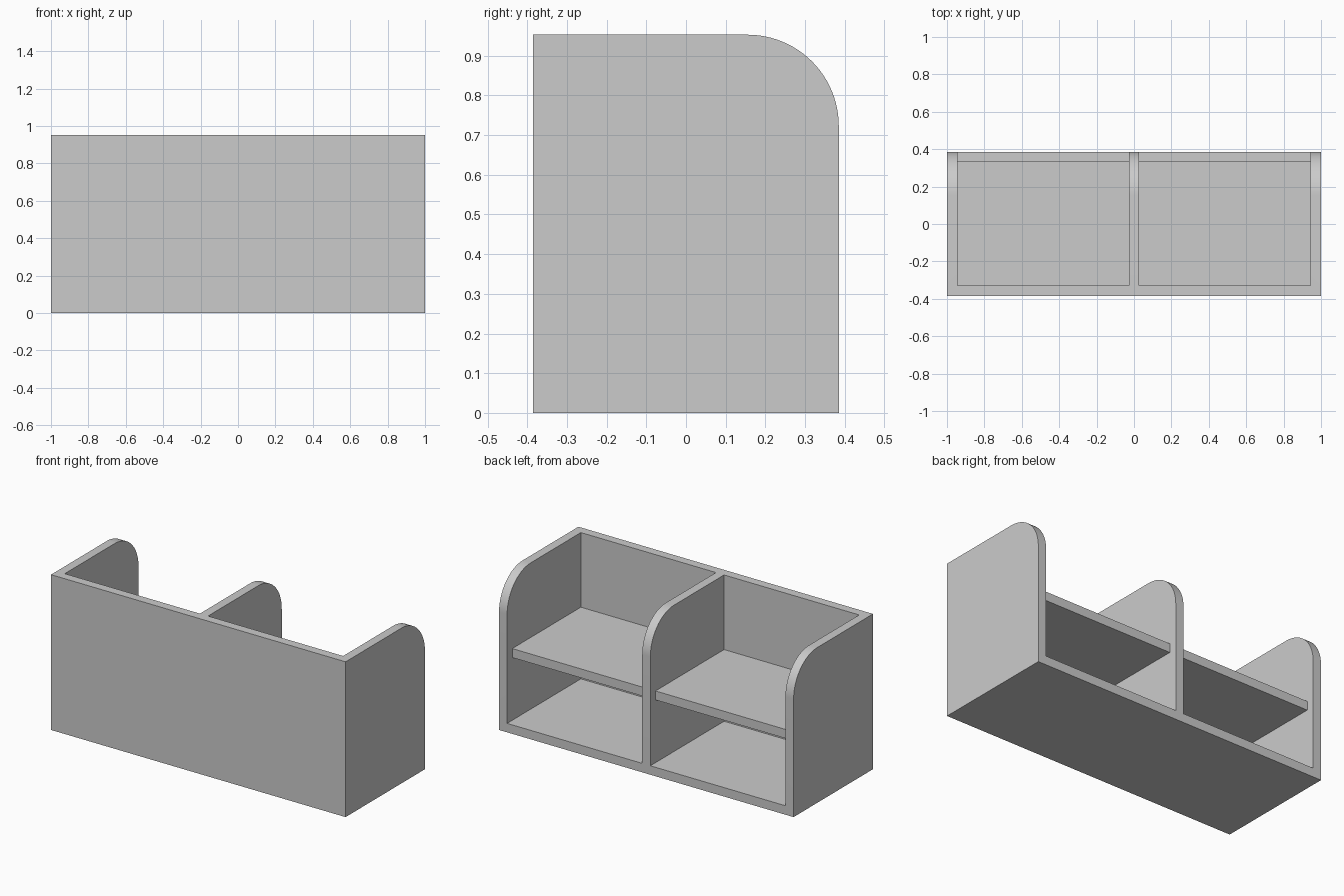
import bpy, bmesh, math

cube = bpy.data.objects.get("Cube")
if cube:
    bpy.data.objects.remove(cube, do_unlink=True)

# Overall sizes
HALF_W, HALF_D, HEIGHT = 1.0, 0.385, 0.953
BOARD = 0.055
RADIUS = 0.23
SHELF_TOP = 0.495

grey = bpy.data.materials.new("plain grey")
grey.use_nodes = True
colour = (0.6, 0.6, 0.6, 1)
grey.diffuse_color = colour
grey.node_tree.nodes["Principled BSDF"].inputs["Base Color"].default_value = colour


def extrude_profile(name, profile, x0, x1):
    """Extrude a (y, z) outline along x into a closed solid."""
    bm = bmesh.new()
    face = bm.faces.new([bm.verts.new((x0, y, z)) for y, z in profile])
    out = bmesh.ops.extrude_face_region(bm, geom=[face])
    verts = [v for v in out["geom"] if isinstance(v, bmesh.types.BMVert)]
    bmesh.ops.translate(bm, verts=verts, vec=(x1 - x0, 0, 0))
    bmesh.ops.recalc_face_normals(bm, faces=bm.faces)
    mesh = bpy.data.meshes.new(name)
    bm.to_mesh(mesh)
    bm.free()
    mesh.materials.append(grey)
    obj = bpy.data.objects.new(name, mesh)
    bpy.context.collection.objects.link(obj)
    return obj


def box(name, x0, x1, y0, y1, z0, z1):
    return extrude_profile(name, [(y0, z0), (y1, z0), (y1, z1), (y0, z1)], x0, x1)


def activate(obj):
    bpy.ops.object.select_all(action="DESELECT")
    obj.select_set(True)
    bpy.context.view_layer.objects.active = obj


# Carcass with one rounded upper edge
STEPS = 24
arc = [(HALF_D - RADIUS + RADIUS * math.cos(a), HEIGHT - RADIUS + RADIUS * math.sin(a))
       for a in (math.pi / 2 * i / STEPS for i in range(STEPS + 1))]
outline = [(-HALF_D, 0), (HALF_D, 0)] + arc + [(-HALF_D, HEIGHT)]
carcass = extrude_profile("carcass", outline, -HALF_W, HALF_W)

# Two open bays, leaving the ends, divider, floor and front wall; one shelf in each
inner, outer = BOARD / 2, HALF_W - BOARD
wall = BOARD - HALF_D
for side, x0, x1 in (("left", inner, outer), ("right", -outer, -inner)):
    cutter = box(side + "_bay_cutter", x0, x1, wall, 1, BOARD, 2)
    cutter.hide_render = True
    mod = carcass.modifiers.new(side + "_bay", "BOOLEAN")
    mod.operation = "DIFFERENCE"
    mod.solver = "EXACT"
    mod.object = cutter
    activate(carcass)
    bpy.ops.object.modifier_apply(modifier=mod.name)
    bpy.data.objects.remove(cutter, do_unlink=True)
    box(side + "_shelf", x0, x1, wall, HALF_D - 0.05, SHELF_TOP - BOARD, SHELF_TOP)

# Smooth the rounded edges, keep the corners crisp
activate(carcass)
bpy.ops.object.shade_smooth_by_angle(angle=math.radians(30))
